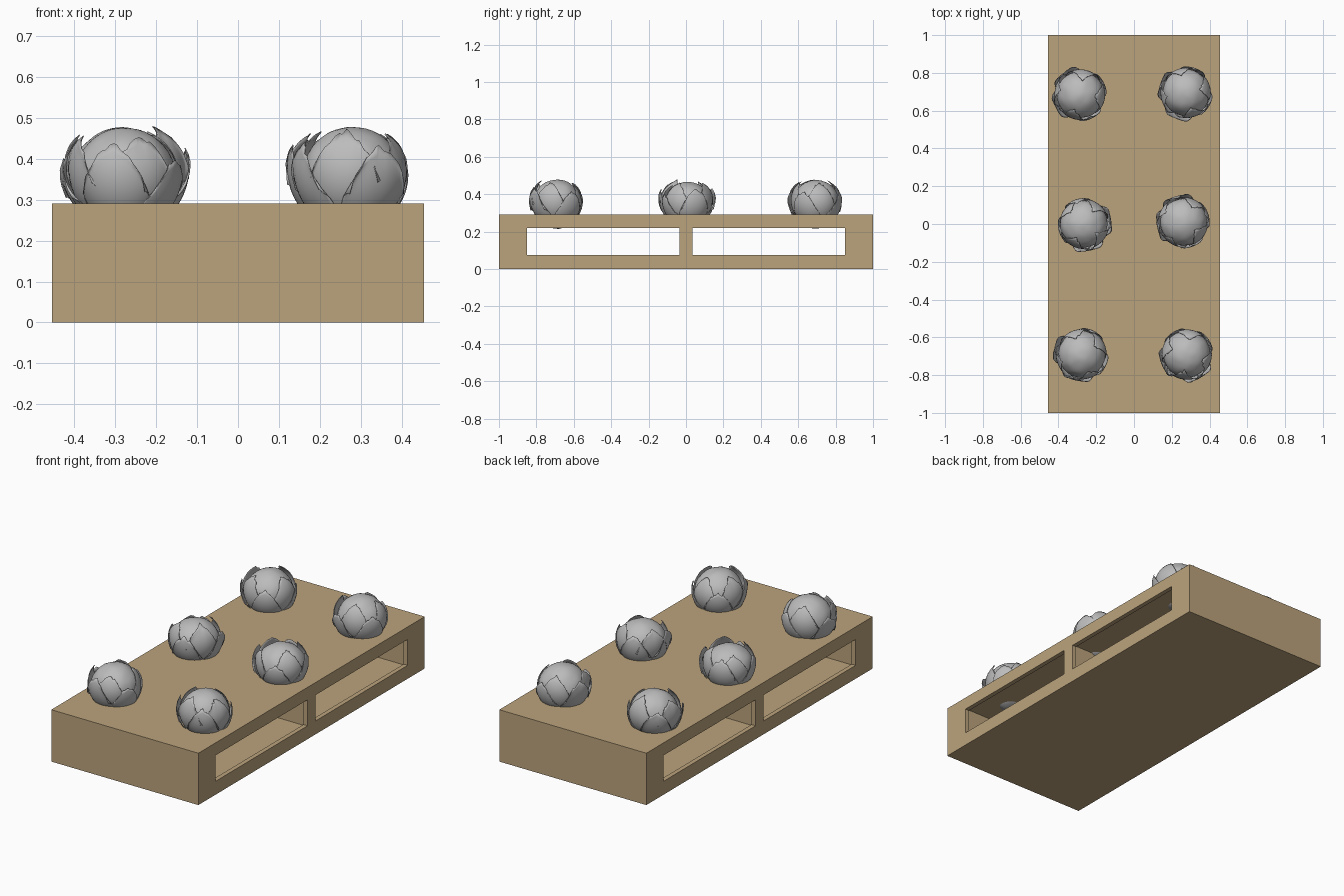
import bpy, bmesh, math, random
from mathutils import Vector, noise

random.seed(4)
cube = bpy.data.objects.get("Cube")
if cube:
    bpy.data.objects.remove(cube, do_unlink=True)


def material(name, rgb):
    m = bpy.data.materials.new(name)
    m.use_nodes = True
    m.diffuse_color = (*rgb, 1)
    bsdf = next(n for n in m.node_tree.nodes if n.type == 'BSDF_PRINCIPLED')
    bsdf.inputs["Base Color"].default_value = (*rgb, 1)
    return m


TAN = material("tan wood", (0.50, 0.37, 0.205))
GREY = material("leaf grey", (0.50, 0.50, 0.50))


def finish(name, bm, mat, smooth=False):
    bmesh.ops.recalc_face_normals(bm, faces=bm.faces)
    me = bpy.data.meshes.new(name)
    bm.to_mesh(me)
    bm.free()
    me.materials.append(mat)
    ob = bpy.data.objects.new(name, me)
    bpy.context.collection.objects.link(ob)
    if smooth:
        me.polygons.foreach_set("use_smooth", [True] * len(me.polygons))
    return ob


def box(name, lo, hi):
    bm = bmesh.new()
    bmesh.ops.create_cube(bm, size=1)
    for v in bm.verts:
        v.co = Vector([(a + b) / 2 + c * (b - a) for a, b, c in zip(lo, hi, v.co)])
    return finish(name, bm, TAN)


def cut(target, cutter):
    mod = target.modifiers.new("cut", 'BOOLEAN')
    mod.operation = 'DIFFERENCE'
    mod.solver = 'EXACT'
    mod.object = cutter
    bpy.context.view_layer.objects.active = target
    bpy.ops.object.modifier_apply(modifier=mod.name)
    bpy.data.objects.remove(cutter, do_unlink=True)


# Planter box with two slots running through it, each wider behind a thin lip
planter = box("planter_box", (-0.455, -1, 0), (0.455, 1, 0.29))
for s in (-1, 1):
    y0, y1 = sorted((s * 0.035, s * 0.85))
    cut(planter, box("slot_cutter", (-0.6, y0, 0.075), (0.6, y1, 0.22)))
    cut(planter, box("chamber_cutter", (-0.43, y0 - 0.01, 0.065), (0.43, y1 + 0.01, 0.23)))

CZ = 0.355   # height of the plant centres


def head(name, x, y, top):
    """Slightly lumpy ball at the heart of the plant."""
    bm = bmesh.new()
    bmesh.ops.create_icosphere(bm, subdivisions=4, radius=1)
    offset = Vector((x, y, top)) * 9
    for v in bm.verts:
        r = 0.124 * (1 + 0.025 * noise.noise(v.co * 3 + offset))
        z = v.co.z * r * ((top - CZ) / 0.124 if v.co.z > 0 else 1.12)
        v.co = Vector((x + v.co.x * r, y + v.co.y * r, CZ + z))
    finish(name, bm, GREY, True)


def add_leaf(bm, x, y, yaw, width, reach, radius, flare):
    """Cupped leaf growing from the underside, with a ragged pointed edge."""
    nu, nv = 16, 14
    grid = []
    for j in range(nv + 1):
        v = j / nv
        row = []
        for i in range(nu + 1):
            u = 2 * i / nu - 1
            ragged = random.uniform(-0.025, 0.025) if j == nv else 0
            arch = 1 - 0.42 * v * abs(u) ** 2.2 + 0.04 * v * max(0, 1 - 5 * abs(u))
            polar = math.radians(14 + (reach - 14) * v * (arch + ragged))
            az = yaw + u * width * (1 - 0.3 * v ** 3)
            r = radius + flare * v ** 3 - 0.006 * abs(u) ** 3
            out = r * math.sin(polar)
            z = CZ + 0.004 - r * math.cos(polar) * (0.92 if polar > 1.57 else 1.0)
            row.append(bm.verts.new((x + out * math.cos(az), y + out * math.sin(az), z)))
        grid.append(row)
    for a, b in zip(grid, grid[1:]):
        for i in range(nu):
            bm.faces.new((a[i], a[i + 1], b[i + 1], b[i]))


def leaves(name, x, y, lean):
    """Two rings of leaves, opening most on the side the plant leans to."""
    bm = bmesh.new()
    for count, width, reach, radius, start in ((4, 0.88, 136, 0.129, 0.0),
                                               (4, 0.80, 112, 0.135, 0.8)):
        for k in range(count):
            yaw = math.radians(lean) + start + math.tau * k / count + random.uniform(-0.15, 0.15)
            opening = 0.5 + 0.5 * math.cos(yaw - math.radians(lean))
            add_leaf(bm, x, y, yaw, width, reach + random.uniform(-8, 8), radius,
                     0.003 + 0.018 * opening)
    ob = finish(name, bm, GREY, True)
    mod = ob.modifiers.new("thickness", 'SOLIDIFY')
    mod.thickness = 0.002


# Six plants: x, y, top height, lean direction in degrees
plants = {
    "front_right": (-0.276, -0.69, 0.476, 205),
    "front_left": (0.280, -0.69, 0.478, 255),
    "middle_right": (-0.265, 0.00, 0.463, -35),
    "middle_left": (0.263, 0.01, 0.465, 150),
    "back_right": (-0.284, 0.685, 0.476, 165),
    "back_left": (0.277, 0.695, 0.476, 200),
}
for label, (x, y, top, lean) in plants.items():
    head(label + "_plant_head", x, y, top)
    leaves(label + "_plant_leaves", x, y, lean)
